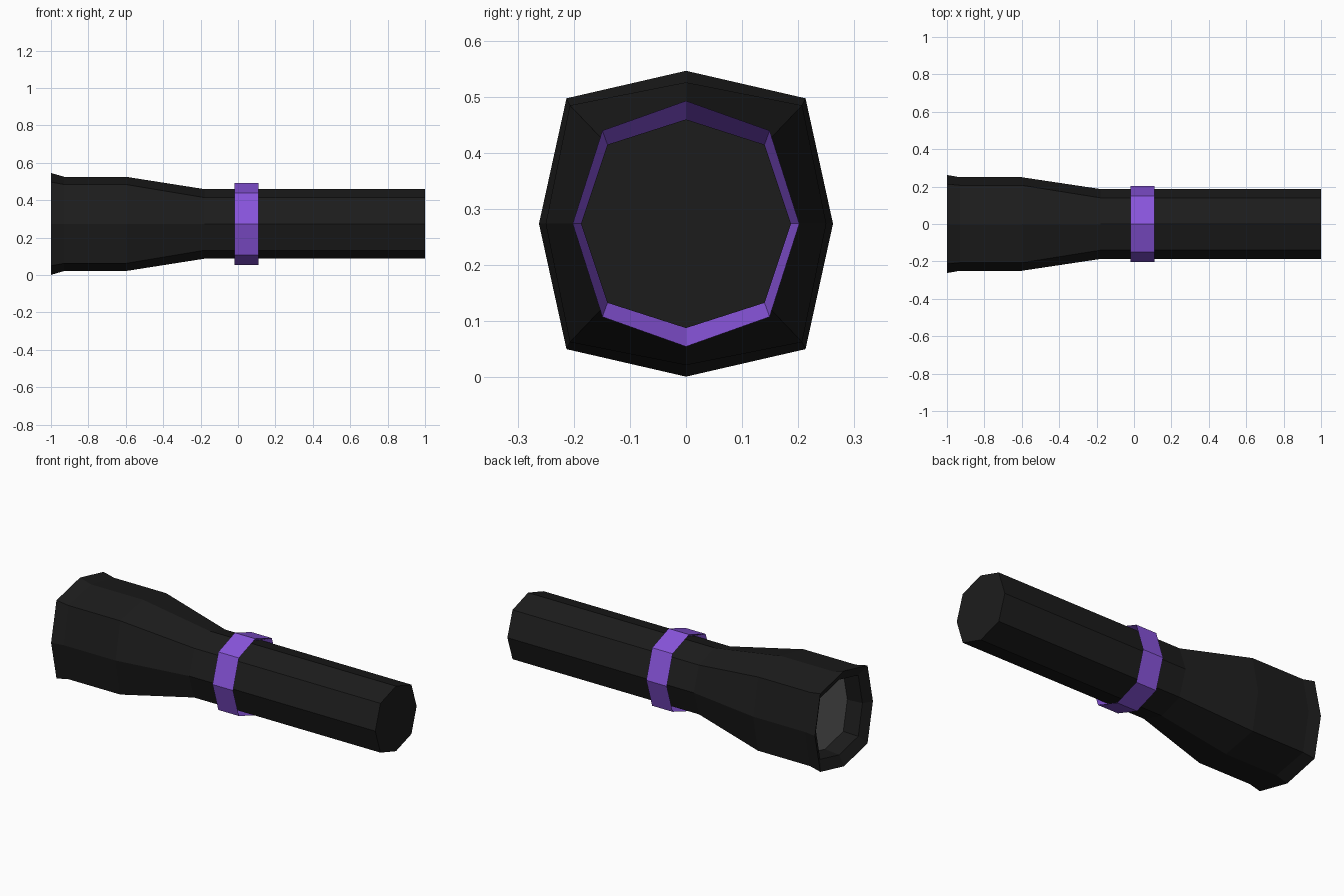
import bpy, bmesh

if "Cube" in bpy.data.objects:
    bpy.data.objects.remove(bpy.data.objects["Cube"])

CZ = 0.2735  # height of the long axis


def material(name, rgb):
    m = bpy.data.materials.new(name)
    m.diffuse_color = (*rgb, 1)
    m.use_nodes = True
    m.node_tree.nodes["Principled BSDF"].inputs["Base Color"].default_value = m.diffuse_color
    return m


def octagon(tip, diag, side):
    """Eight (y, z) points: tip = z reach, side = y reach, diag = (y, z) corner."""
    dy, dz = diag
    return [(side, 0), (dy, dz), (0, tip), (-dy, dz),
            (-side, 0), (-dy, -dz), (0, -tip), (dy, -dz)]


def loft(name, sections, mat, caps=(False, False), closed=False):
    """Skin octagonal sections placed along x."""
    bm = bmesh.new()
    rings = [[bm.verts.new((x, y, z + CZ)) for y, z in octagon(*shape)]
             for x, shape in sections]
    pairs = list(zip(rings, rings[1:]))
    if closed:
        pairs.append((rings[-1], rings[0]))
    for a, b in pairs:
        for i in range(8):
            j = (i + 1) % 8
            bm.faces.new((a[i], a[j], b[j], b[i]))
    if caps[0]:
        bm.faces.new(rings[0])
    if caps[1]:
        bm.faces.new(rings[-1])
    bmesh.ops.recalc_face_normals(bm, faces=bm.faces)
    me = bpy.data.meshes.new(name)
    bm.to_mesh(me)
    bm.free()
    me.materials.append(mat)
    ob = bpy.data.objects.new(name, me)
    bpy.context.collection.objects.link(ob)
    return ob


black = material("black", (0.012, 0.012, 0.012))
purple = material("purple", (0.25, 0.09, 0.72))
grey = material("lens_grey", (0.15, 0.15, 0.15))

rim = (0.2725, (0.213, 0.2235), 0.262)
head = (0.252, (0.207, 0.211), 0.25)
mouth = (0.215, (0.172, 0.175), 0.21)
seat = (0.207, (0.165, 0.168), 0.202)
grip = (0.186, (0.14, 0.141), 0.187)
band = (0.219, (0.149, 0.166), 0.202)

# Casing: recessed mouth, flared rim, head, taper and grip
loft("casing", [(-0.88, seat), (-0.97, mouth), (-1, rim), (-0.93, head),
                (-0.6, head), (-0.18, grip), (1, grip)], black, (False, True))

# Lens at the bottom of the mouth
bm = bmesh.new()
bm.faces.new([bm.verts.new((-0.88, y, z + CZ)) for y, z in reversed(octagon(*seat))])
bmesh.ops.recalc_face_normals(bm, faces=bm.faces)
for f in bm.faces:
    if f.normal.x > 0:
        f.normal_flip()
lens_mesh = bpy.data.meshes.new("lens")
bm.to_mesh(lens_mesh)
bm.free()
lens_mesh.materials.append(grey)
bpy.context.collection.objects.link(bpy.data.objects.new("lens", lens_mesh))

# Band around the grip, hollowed towards its middle on both sides
loft("grip_band", [(-0.02, band), (0.11, band), (0.045, grip)], purple, closed=True)
